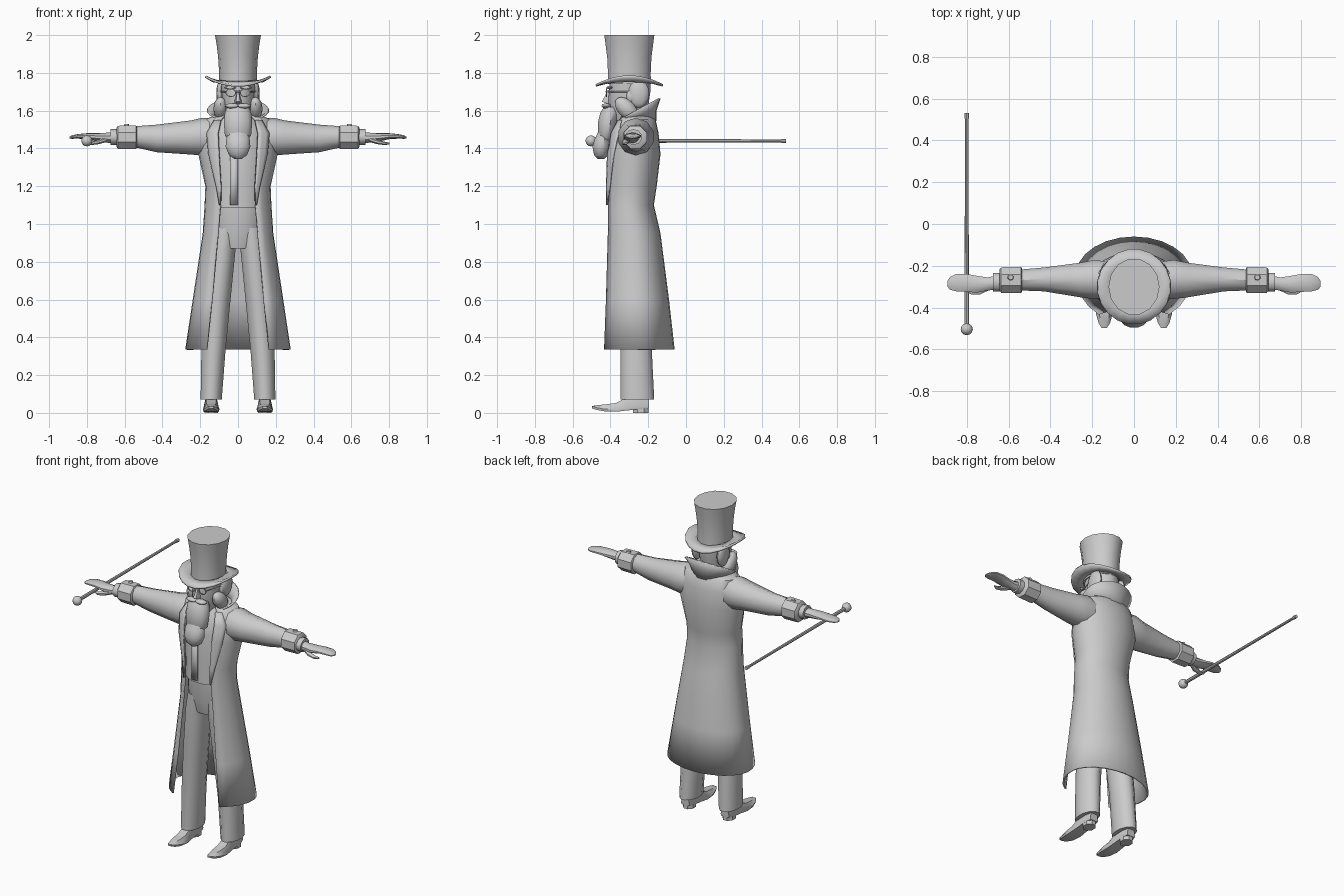
import bpy, bmesh
from math import sin, cos, pi, asin, radians
from mathutils import Vector

if "Cube" in bpy.data.objects:
    bpy.data.objects.remove(bpy.data.objects["Cube"], do_unlink=True)

grey = bpy.data.materials.new("plain grey")
grey.use_nodes = True
grey.diffuse_color = (0.6, 0.6, 0.6, 1)
grey.node_tree.nodes["Principled BSDF"].inputs["Base Color"].default_value = (0.6, 0.6, 0.6, 1)


def finish(name, bm, mirror=False, thick=0, angle=40):
    bmesh.ops.recalc_face_normals(bm, faces=bm.faces)
    mesh = bpy.data.meshes.new(name)
    bm.to_mesh(mesh)
    bm.free()
    mesh.materials.append(grey)
    ob = bpy.data.objects.new(name, mesh)
    bpy.context.collection.objects.link(ob)
    if mirror:
        ob.modifiers.new("Mirror", "MIRROR")
    if thick:
        mod = ob.modifiers.new("Solidify", "SOLIDIFY")
        mod.thickness = thick
        mod.offset = 0
    bpy.ops.object.select_all(action="DESELECT")
    ob.select_set(True)
    bpy.context.view_layer.objects.active = ob
    bpy.ops.object.shade_smooth_by_angle(angle=radians(angle))
    return ob


def loft(name, rings, closed=True, cap=True, **kw):
    """Skin a list of equally long point rings."""
    bm = bmesh.new()
    vs = [[bm.verts.new(p) for p in ring] for ring in rings]
    n = len(rings[0])
    for a, b in zip(vs, vs[1:]):
        for i in range(n if closed else n - 1):
            j = (i + 1) % n
            bm.faces.new((a[i], a[j], b[j], b[i]))
    if closed and cap:
        bm.faces.new(vs[0])
        bm.faces.new(vs[-1])
    return finish(name, bm, **kw)


def turn(n):
    return [2 * pi * (i + 0.5) / n for i in range(n)]


def level(z, cx, rx, yf, yb, n=12):
    """Horizontal oval between a front and a back depth."""
    return [(cx + rx * sin(t), (yf + yb) / 2 - (yb - yf) / 2 * cos(t), z) for t in turn(n)]


def upright(x, y, z, ry, rz, n=10):
    """Oval section across the arm."""
    return [(x, y + ry * cos(t), z + rz * sin(t)) for t in turn(n)]


def blob(name, c, r, mirror=False, tilt=0):
    bm = bmesh.new()
    bmesh.ops.create_uvsphere(bm, u_segments=12, v_segments=8, radius=1)
    for v in bm.verts:
        x, y, z = v.co.x * r[0], v.co.y * r[1], v.co.z * r[2]
        v.co = (c[0] + x, c[1] + y + tilt * z, c[2] + z)
    return finish(name, bm, mirror)


def rod(name, a, b, r1, r2, n=8, mirror=False):
    a, b = Vector(a), Vector(b)
    bm = bmesh.new()
    bmesh.ops.create_cone(bm, cap_ends=True, segments=n, radius1=r1, radius2=r2, depth=(b - a).length)
    q = (b - a).to_track_quat("Z", "Y")
    for v in bm.verts:
        v.co = q @ v.co + (a + b) / 2
    return finish(name, bm, mirror)


# Long coat: height, half width, front, back, half opening
coat = [(.335, .275, -.43, -.065, .165), (.6, .235, -.42, -.095, .137), (.95, .182, -.41, -.14, .105),
        (1.1, .172, -.41, -.175, .092), (1.2, .168, -.41, -.16, .09), (1.37, .205, -.405, -.14, .1),
        (1.48, .2, -.385, -.15, .105), (1.55, .17, -.35, -.165, .09), (1.58, .1, -.33, -.19, .065)]


def coat_ring(z, a, yf, yb, o, lo=None, hi=None, n=10, push=0):
    yc, t0 = (yf + yb) / 2, asin(o / a)
    t1 = pi if hi is None else asin(min(hi / a, 1))
    half = []
    for i in range(n + 1):
        t = t0 + (t1 - t0) * i / n
        depth = (yc - yf) / cos(t0) if t < pi / 2 else yb - yc
        half.append((a * sin(t), yc - depth * cos(t) - push, z))
    return half


def both(half):
    return half + [(-x, y, z) for x, y, z in half[-2::-1]]


loft("long_coat", [both(coat_ring(*r)) for r in coat], closed=False, thick=.01)
lapel_width = (.006, .025, .055, .06, .035)
loft("lapel", [coat_ring(*r, hi=r[4] + w, n=3, push=.01) for r, w in zip(coat[3:8], lapel_width)],
     closed=False, mirror=True, thick=.008)

# Turned up collar
angles = [radians(48 + 132 * i / 8) for i in range(9)]
loft("collar", [both([(rx * sin(t), -.25 - ry * cos(t), z - dz * cos(t)) for t in angles])
                for rx, ry, z, dz in ((.1, .09, 1.535, .01), (.13, .09, 1.575, .03), (.162, .11, 1.605, .06))],
     closed=False, thick=.01)

# Waistcoat with its button placket
loft("waistcoat", [level(*r, 16) for r in ((1.085, 0, .14, -.412, -.2), (1.2, 0, .14, -.41, -.2),
                                           (1.4, 0, .16, -.41, -.18), (1.5, 0, .15, -.39, -.18),
                                           (1.57, 0, .08, -.35, -.22))])
loft("placket", [[(x, y, z) for x in (-.042, .0)] for z, y in ((1.1, -.413), (1.22, -.414), (1.4, -.414))],
     closed=False, thick=.006)

# Trousers
loft("trouser_hips", [level(*r) for r in ((.87, 0, .1, -.37, -.2), (.96, 0, .14, -.39, -.19), (1.1, 0, .14, -.395, -.2))])
loft("trouser_leg", [level(*r) for r in ((.07, .142, .058, -.35, -.165), (.33, .13, .066, -.35, -.178),
                                         (.62, .105, .07, -.365, -.185), (.87, .08, .07, -.38, -.19),
                                         (.98, .065, .065, -.38, -.2))], mirror=True)

# Shoes: sections from heel to toe, then the heel block
shoe = [(-.195, .03, .025, .09), (-.24, .04, .02, .1), (-.31, .04, .013, .085), (-.37, .044, .006, .052),
        (-.43, .04, .008, .045), (-.475, .027, .016, .04), (-.498, .012, .024, .034)]
loft("shoe", [[(.142 + w * s, y, z) for s, z in ((-.9, lo), (.9, lo), (1, lo + .012), (.6, hi), (-.6, hi), (-1, lo + .012))]
              for y, w, lo, hi in shoe], mirror=True)
loft("shoe_heel", [level(z, .142, .038, -.285, -.195, 8) for z in (0, .03)], mirror=True)

# Sleeves and cuffs: x, y, z, half depth, half height
loft("sleeve", [upright(*r) for r in ((.1, -.265, 1.46, .085, .1), (.19, -.265, 1.462, .098, .1),
                                      (.25, -.268, 1.458, .088, .09), (.43, -.265, 1.453, .06, .073),
                                      (.55, -.268, 1.462, .052, .055))], mirror=True)
loft("cuff", [upright(x, -.268, 1.459, r, r, 8) for x, r in ((.535, .058), (.54, .068), (.635, .066), (.643, .055))],
     mirror=True)
loft("shirt_cuff", [upright(x, -.278, 1.46, .046, .042) for x in (.63, .675)], mirror=True)
rod("cuff_button", (.59, -.255, 1.515), (.59, -.255, 1.53), .016, .012, 10, True)

# Hands
loft("hand", [upright(*r) for r in ((.66, -.28, 1.457, .034, .03), (.7, -.287, 1.457, .033, .026),
                                    (.75, -.288, 1.46, .042, .022), (.8, -.282, 1.465, .045, .016),
                                    (.85, -.28, 1.464, .044, .012), (.88, -.284, 1.46, .032, .009),
                                    (.893, -.286, 1.457, .014, .004))], mirror=True)
loft("thumb", [upright(*r, 8) for r in ((.69, -.3, 1.45, .016, .015), (.735, -.32, 1.435, .018, .013),
                                        (.775, -.325, 1.427, .014, .01), (.803, -.318, 1.426, .006, .005))], mirror=True)

# Walking cane
rod("cane_shaft", (-.8, -.49, 1.44), (-.8, .52, 1.44), .011, .008)
rod("cane_tip", (-.8, .505, 1.44), (-.8, .53, 1.44), .011, .011)
blob("cane_knob", (-.8, -.503, 1.44), (.029, .029, .029))

# Head and face
loft("head", [level(*r) for r in ((1.5, 0, .06, -.36, -.22), (1.57, 0, .07, -.4, -.21), (1.63, 0, .082, -.415, -.195),
                                  (1.7, 0, .09, -.412, -.185), (1.78, 0, .095, -.405, -.185))])
loft("nose", [[(-w, -.4, z), (w, -.4, z), (w * .5, y, z), (-w * .5, y, z)]
              for z, w, y in ((1.638, .022, -.42), (1.648, .022, -.446), (1.675, .014, -.43), (1.71, .01, -.415))])
blob("eyebrow", (.042, -.405, 1.722), (.032, .016, .009), True)
blob("ear", (.09, -.29, 1.675), (.016, .026, .036), True)


def torus(name, c, r, t):
    loft(name, [[(c[0] + (r + t * cos(b)) * cos(a), c[1] + t * sin(b), c[2] + (r + t * cos(b)) * sin(a) * .8)
                 for b in turn(4)] for a in [2 * pi * i / 12 for i in range(13)]], cap=False, mirror=True)


torus("spectacle_rim", (.038, -.42, 1.695), .026, .004)
rod("spectacle_arm", (.064, -.415, 1.7), (.097, -.29, 1.7), .003, .003, 6, True)
rod("spectacle_bridge", (-.013, -.423, 1.7), (.013, -.423, 1.7), .004, .004, 6)

# Hair, moustache and beard
blob("side_whisker", (.092, -.315, 1.61), (.038, .055, .062), True, -.45)
blob("side_hair", (.09, -.25, 1.69), (.025, .055, .075), True)
blob("moustache", (.03, -.422, 1.625), (.04, .025, .014), True)
loft("upper_beard", [level(*r) for r in ((1.44, 0, .05, -.455, -.4), (1.47, 0, .072, -.468, -.38),
                                         (1.54, 0, .078, -.468, -.36), (1.59, 0, .072, -.455, -.35),
                                         (1.62, 0, .06, -.435, -.36))])
loft("lower_beard", [level(*r) for r in ((1.345, 0, .02, -.468, -.43), (1.365, 0, .05, -.488, -.41),
                                         (1.41, 0, .068, -.497, -.4), (1.45, 0, .064, -.485, -.4),
                                         (1.5, 0, .05, -.46, -.4))])

# Top hat
loft("hat_crown", [level(z, 0, rx, -.3 - ry, -.3 + ry, 14) for z, rx, ry in
                   ((1.74, .1, .117), (1.8, .1, .116), (1.88, .105, .12), (1.95, .113, .129), (2, .122, .136))])
loft("hat_brim", [[(rx * sin(t), -.3 - ry * cos(t), z + lift * sin(t) ** 2) for t in turn(20)]
                  for rx, ry, z, lift in ((.09, .105, 1.752, .005), (.135, .14, 1.745, .012), (.175, .18, 1.732, .05))],
     cap=False, thick=.012)
